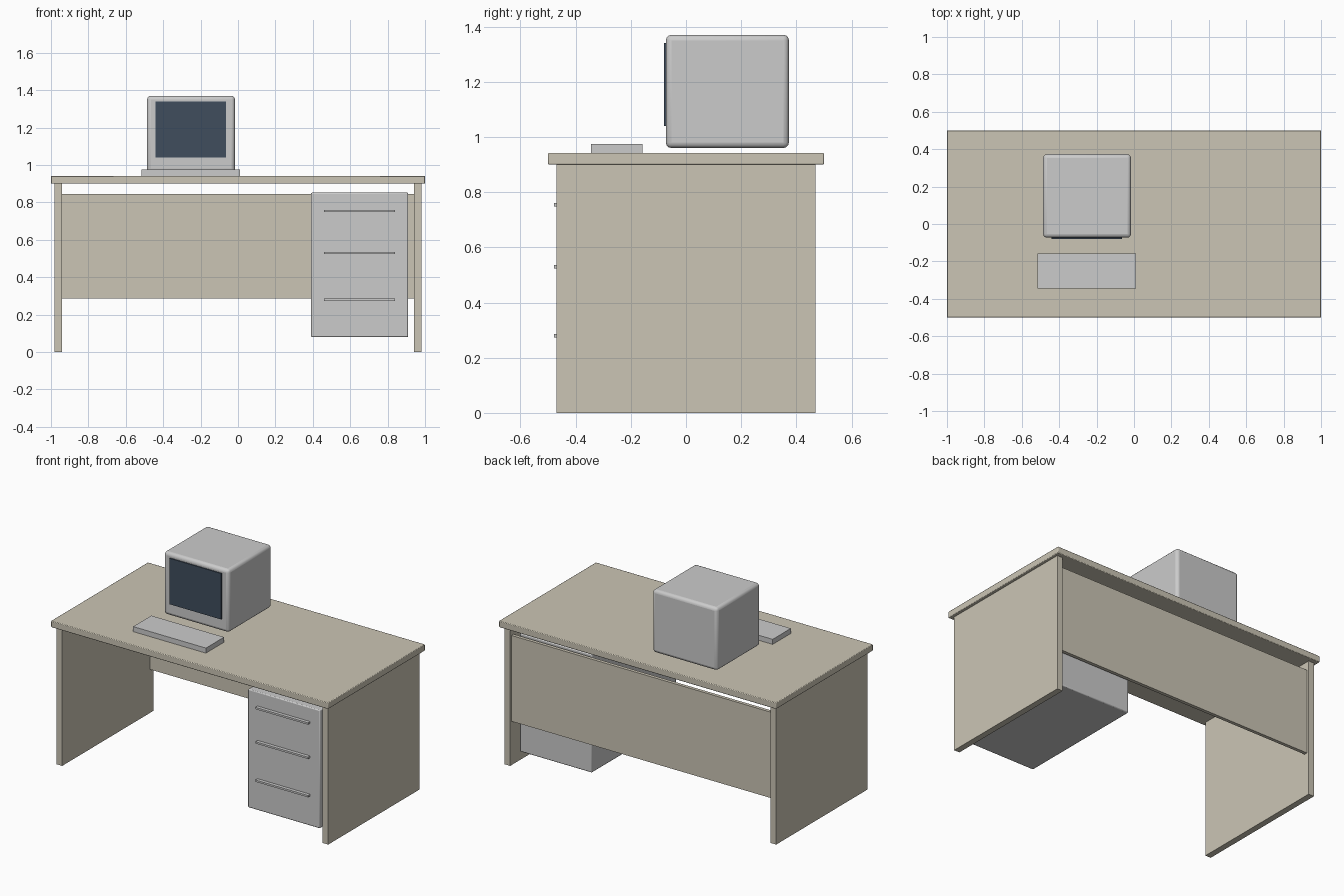
import bpy

if "Cube" in bpy.data.objects:
    bpy.data.objects.remove(bpy.data.objects["Cube"])

def material(name, rgb):
    m = bpy.data.materials.new(name)
    m.diffuse_color = (*rgb, 1)
    m.use_nodes = True
    m.node_tree.nodes["Principled BSDF"].inputs["Base Color"].default_value = m.diffuse_color
    return m

beige = material("beige_laminate", (0.60, 0.56, 0.46))
dark = material("dark_glass", (0.05, 0.075, 0.11))

def box(name, x, y, z, mat=None, bevel=0, segments=2):
    """Box spanning the given (min, max) ranges, with optional rounded edges."""
    bpy.ops.mesh.primitive_cube_add(size=1, location=[sum(r) / 2 for r in (x, y, z)])
    ob = bpy.context.object
    ob.name = name
    ob.scale = [r[1] - r[0] for r in (x, y, z)]
    bpy.ops.object.transform_apply(location=False, rotation=False, scale=True)
    if mat:
        ob.data.materials.append(mat)
    if bevel:
        b = ob.modifiers.new("rounded_edges", 'BEVEL')
        b.width, b.segments = bevel, segments
        bpy.ops.object.shade_smooth_by_angle()
    return ob

# Desk
box("desk_top", (-1, 1), (-0.5, 0.5), (0.90, 0.942), beige, 0.004)
for side, x in (("left", (-0.98, -0.94)), ("right", (0.94, 0.98))):
    box(side + "_side_panel", x, (-0.47, 0.47), (0, 0.90), beige)
box("back_panel", (-0.94, 0.94), (0.433, 0.455), (0.285, 0.845), beige)

# Drawer cabinet with three slim handles
box("drawer_cabinet", (0.39, 0.91), (-0.456, 0.414), (0.08, 0.852), None, 0.006)
for i, z in enumerate((0.754, 0.53, 0.28)):
    box(f"drawer_handle_{i + 1}", (0.46, 0.84), (-0.478, -0.45), (z - 0.006, z + 0.006))

# Monitor and keyboard
box("monitor_body", (-0.486, -0.016), (-0.073, 0.373), (0.96, 1.37), None, 0.02, 3)
box("monitor_screen", (-0.44, -0.065), (-0.08, -0.06), (1.04, 1.34), dark)
box("keyboard", (-0.515, 0.01), (-0.345, -0.158), (0.942, 0.975))
